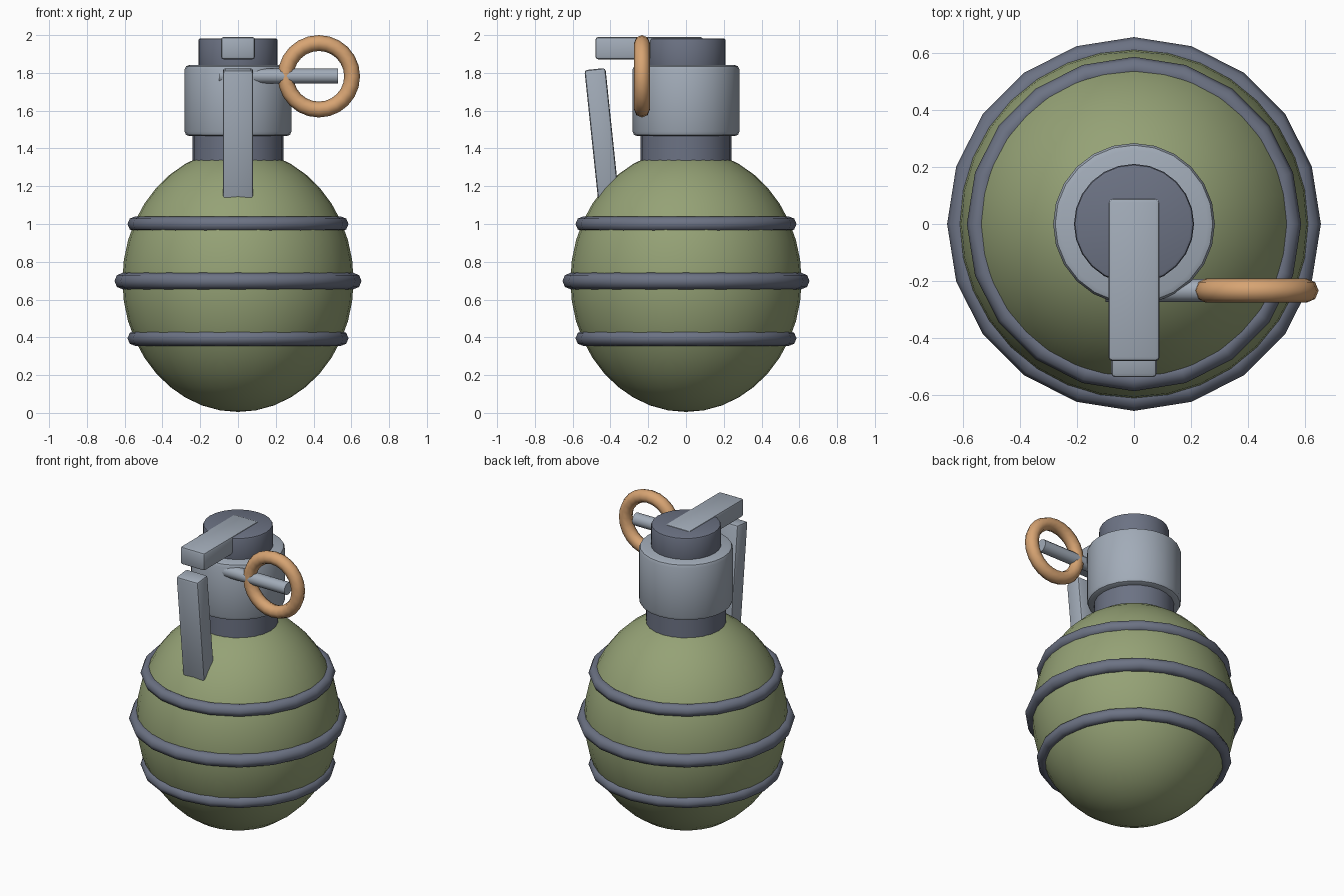
import bpy
from math import radians, pi

cube = bpy.data.objects.get("Cube")
if cube:
    bpy.data.objects.remove(cube)


def material(name, rgb):
    m = bpy.data.materials.new(name)
    m.use_nodes = True
    m.diffuse_color = (*rgb, 1)
    m.node_tree.nodes["Principled BSDF"].inputs["Base Color"].default_value = (*rgb, 1)
    return m


olive = material("olive_green", (0.30, 0.36, 0.18))
dark = material("dark_steel", (0.15, 0.17, 0.23))
light = material("light_steel", (0.36, 0.41, 0.48))
copper = material("copper", (0.68, 0.37, 0.17))


def finish(name, mat, bevel=0, angle=40):
    ob = bpy.context.object
    ob.name = name
    ob.data.materials.append(mat)
    bpy.ops.object.transform_apply(location=False, rotation=False, scale=True)
    if bevel:
        mod = ob.modifiers.new("soft_edges", "BEVEL")
        mod.width = bevel
        mod.segments = 2
        mod.limit_method = "ANGLE"
        mod.angle_limit = radians(40)
        bpy.ops.object.modifier_apply(modifier=mod.name)
    bpy.ops.object.shade_smooth_by_angle(angle=radians(angle))
    return ob


def cylinder(name, mat, r, z0, z1, bevel=0):
    bpy.ops.mesh.primitive_cylinder_add(vertices=24, radius=r, depth=z1 - z0,
                                        location=(0, 0, (z0 + z1) / 2))
    return finish(name, mat, bevel)


def box(name, mat, size, loc, tilt=0):
    bpy.ops.mesh.primitive_cube_add(size=1, location=loc, rotation=(tilt, 0, 0))
    bpy.context.object.scale = size
    return finish(name, mat, 0.015, 30)


def torus(name, mat, major, minor, loc, sides, rot=(0, 0, 0)):
    bpy.ops.mesh.primitive_torus_add(major_radius=major, minor_radius=minor, location=loc,
                                     rotation=rot, major_segments=sides, minor_segments=8)
    return finish(name, mat, angle=60)


# Egg-shaped body
bpy.ops.mesh.primitive_uv_sphere_add(segments=32, ring_count=20, radius=1, location=(0, 0, 0.70))
bpy.context.object.scale = (0.612, 0.612, 0.695)
finish("body", olive)

# Raised bands
for label, z, major, minor in (("lower", 0.395, 0.545, 0.04),
                               ("middle", 0.698, 0.61, 0.044),
                               ("upper", 1.0, 0.545, 0.04)):
    torus(label + "_band", dark, major, minor, (0, 0, z), 20)

# Neck, collar and cap
cylinder("neck", dark, 0.24, 1.25, 1.50)
cylinder("collar", light, 0.283, 1.465, 1.842, 0.025)
cylinder("cap", dark, 0.21, 1.80, 1.983, 0.012)

# Lever in two pieces
box("lever_top", light, (0.18, 0.57, 0.118), (0, -0.195, 1.931))
box("lever_handle", light, (0.16, 0.112, 0.69), (0, -0.446, 1.477), radians(6))

# Safety pin and pull ring
bpy.ops.mesh.primitive_cylinder_add(vertices=12, radius=0.04, depth=0.63,
                                    location=(0.215, -0.233, 1.783), rotation=(0, pi / 2, 0))
finish("safety_pin", light)
torus("pull_ring", copper, 0.176, 0.042, (0.428, -0.233, 1.782), 24, (pi / 2, 0, 0))
